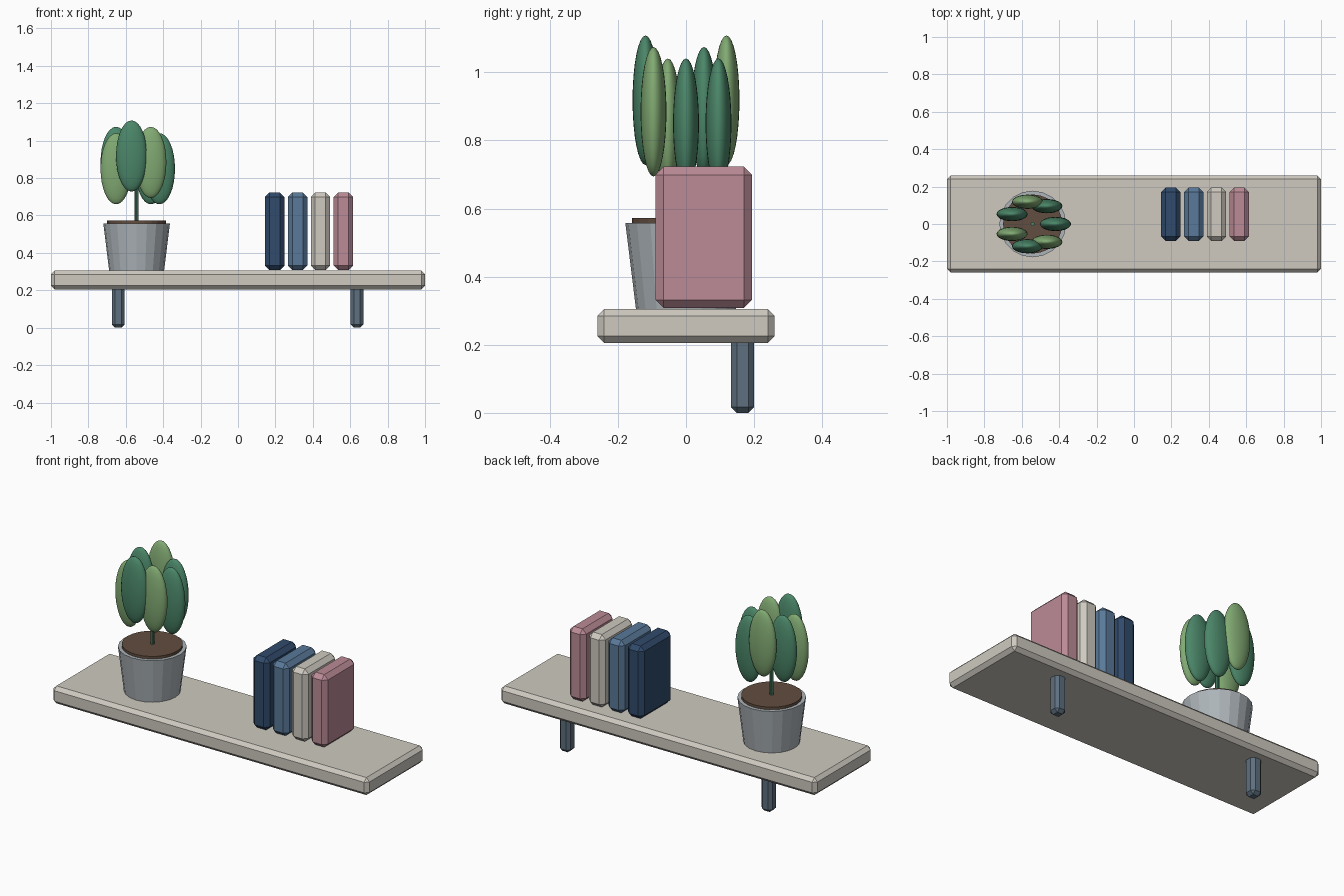
import bpy
from math import cos, sin, tau

if "Cube" in bpy.data.objects:
    bpy.data.objects.remove(bpy.data.objects["Cube"])


def material(name, rgb):
    m = bpy.data.materials.new(name)
    m.diffuse_color = (*rgb, 1)
    m.use_nodes = True
    m.node_tree.nodes["Principled BSDF"].inputs["Base Color"].default_value = m.diffuse_color
    return m


def finish(name, mat):
    ob = bpy.context.object
    ob.name = name
    ob.data.materials.append(mat)
    return ob


def box(name, lo, hi, bevel, mat):
    """Box between two corners with a single flat chamfer."""
    bpy.ops.mesh.primitive_cube_add(size=1, location=[(a + b) / 2 for a, b in zip(lo, hi)])
    ob = finish(name, mat)
    ob.scale = [b - a for a, b in zip(lo, hi)]
    bpy.ops.object.transform_apply(location=False, rotation=False, scale=True)
    mod = ob.modifiers.new("chamfer", 'BEVEL')
    mod.width = bevel
    mod.segments = 1
    return ob


def cone(name, x, z0, z1, r0, r1, sides, mat):
    bpy.ops.mesh.primitive_cone_add(vertices=sides, radius1=r0, radius2=r1, depth=z1 - z0,
                                    location=(x, 0, (z0 + z1) / 2))
    return finish(name, mat)


cream = material("cream", (0.62, 0.59, 0.53))
steel = material("steel", (0.11, 0.16, 0.21))
clay = material("pot_grey", (0.42, 0.46, 0.49))
earth = material("soil", (0.12, 0.075, 0.05))
dark = material("leaf_dark", (0.07, 0.24, 0.14))
light = material("leaf_light", (0.22, 0.40, 0.17))

# Shelf board and its two supports
box("shelf_board", (-1, -0.26, 0.205), (1, 0.26, 0.305), 0.02, cream)
for side, x in (("left", -0.64), ("right", 0.636)):
    box(f"{side}_bracket", (x - 0.034, 0.132, 0), (x + 0.034, 0.2, 0.225), 0.017, steel)

# Row of books
covers = [("navy", (0.03, 0.07, 0.15)), ("blue", (0.10, 0.19, 0.32)),
          ("ivory", (0.62, 0.59, 0.53)), ("pink", (0.50, 0.26, 0.31))]
for i, (label, rgb) in enumerate(covers):
    x = 0.196 + i * 0.1225
    box(f"{label}_book", (x - 0.052, -0.09, 0.308), (x + 0.052, 0.194, 0.723), 0.024,
        material(label, rgb))

# Plant pot, soil and stem
px = -0.542
cone("pot", px, 0.305, 0.557, 0.147, 0.178, 20, clay)
cone("soil", px, 0.545, 0.572, 0.158, 0.158, 24, earth)
cone("stem", px, 0.56, 0.84, 0.011, 0.011, 10, dark)

# Ring of seven leaves, stepped in height
for i in range(7):
    a = -tau * i / 7
    bpy.ops.mesh.primitive_uv_sphere_add(
        segments=24, ring_count=16, radius=1,
        location=(px + 0.122 * cos(a), 0.122 * sin(a), 0.85 + 0.034 * (i % 3)))
    leaf = finish(f"leaf_{i + 1}", light if i % 2 else dark)
    leaf.scale = (0.083, 0.038, 0.19)
    bpy.ops.object.transform_apply(location=False, rotation=False, scale=True)
    bpy.ops.object.shade_smooth()
